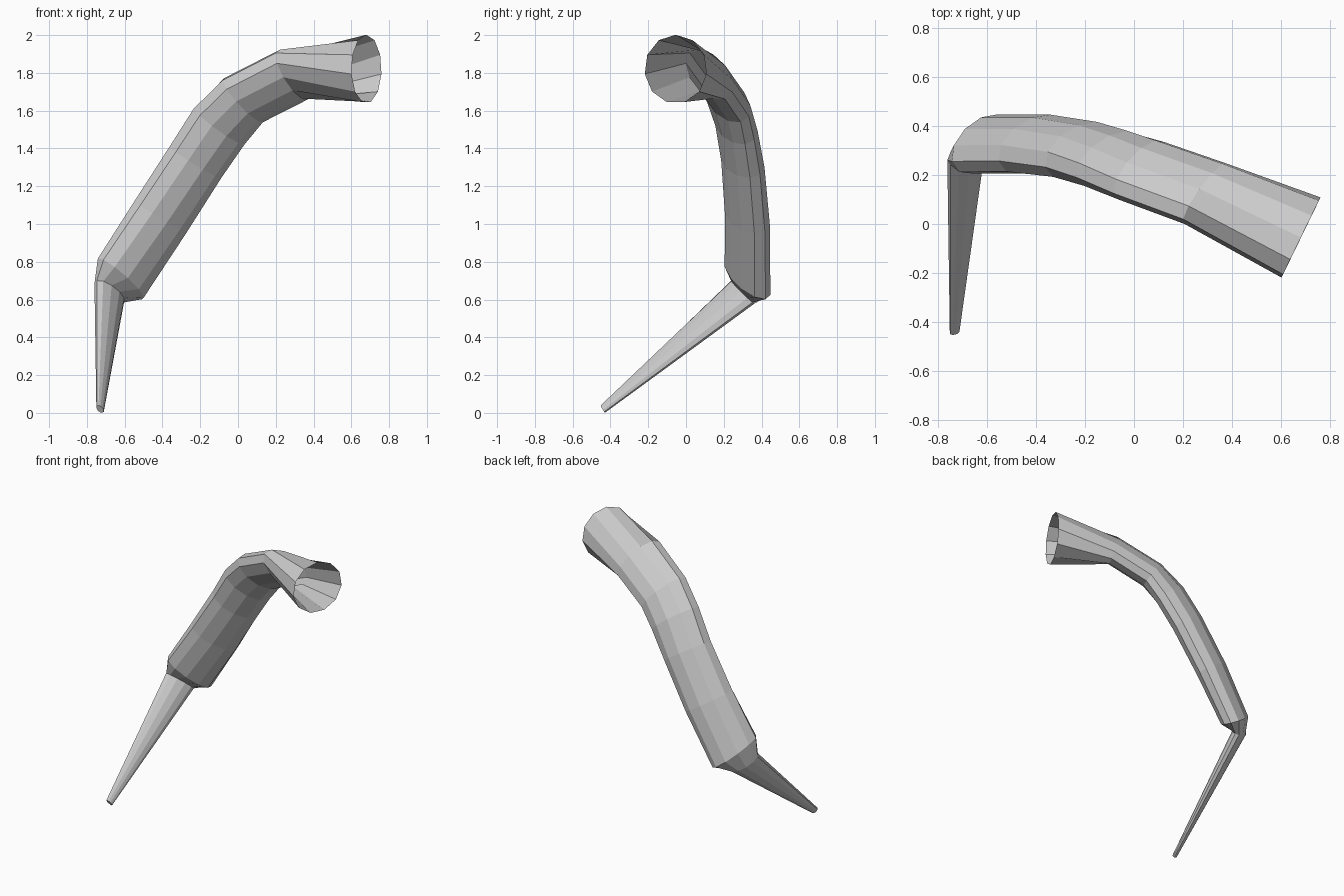
import bpy, bmesh
from math import cos, sin, tau
from mathutils import Vector

if "Cube" in bpy.data.objects:
    bpy.data.objects.remove(bpy.data.objects["Cube"])

SIDES = 11


def loft(name, rings, cap_end=False):
    """Skin elliptical rings, each given as centre, long half-axis, short half-axis."""
    bm = bmesh.new()
    loops = []
    for c, u, v in rings:
        c, u, v = Vector(c), Vector(u), Vector(v)
        loops.append([bm.verts.new(c - u * cos(tau * i / SIDES) + v * sin(tau * i / SIDES))
                      for i in range(SIDES)])
    for a, b in zip(loops, loops[1:]):
        for i in range(SIDES):
            j = (i + 1) % SIDES
            bm.faces.new((a[i], a[j], b[j], b[i]))
    if cap_end:
        bm.faces.new(loops[-1])
    bmesh.ops.recalc_face_normals(bm, faces=bm.faces)
    mesh = bpy.data.meshes.new(name)
    bm.to_mesh(mesh)
    bm.free()
    obj = bpy.data.objects.new(name, mesh)
    bpy.context.collection.objects.link(obj)
    return obj


# Ring shared by the bent shaft and the spike
joint = ((-0.68, 0.30, 0.64), (0.08, 0.04, -0.045), (0.0, 0.048, -0.042))

# Curved, flattened shaft that twists into an open flared mouth
loft("curved_shaft", [
    ((0.68, -0.055, 1.82), (0.073, 0.150, -0.0756), (0.033, 0.0685, 0.1655)),
    ((0.29, 0.125, 1.79), (0.09, 0.105, -0.115), (0.015, 0.068, 0.067)),
    ((0.025, 0.22, 1.655), (0.108, 0.095, -0.105), (-0.011, 0.077, 0.055)),
    ((-0.10, 0.265, 1.52), (0.135, 0.075, -0.09), (-0.019, 0.086, 0.042)),
    ((-0.225, 0.30, 1.33), (0.137, 0.068, -0.08), (-0.02, 0.094, 0.03)),
    ((-0.415, 0.325, 1.03), (0.137, 0.068, -0.085), (-0.02, 0.10, 0.01)),
    ((-0.62, 0.325, 0.71), (0.122, 0.07, -0.107), (-0.02, 0.10, -0.02)),
    joint,
])

# Tapered spike
loft("spike", [
    joint,
    ((-0.73, -0.44, 0.02), (0.02, 0.004, -0.01), (0.0, 0.011, -0.017)),
], cap_end=True)
